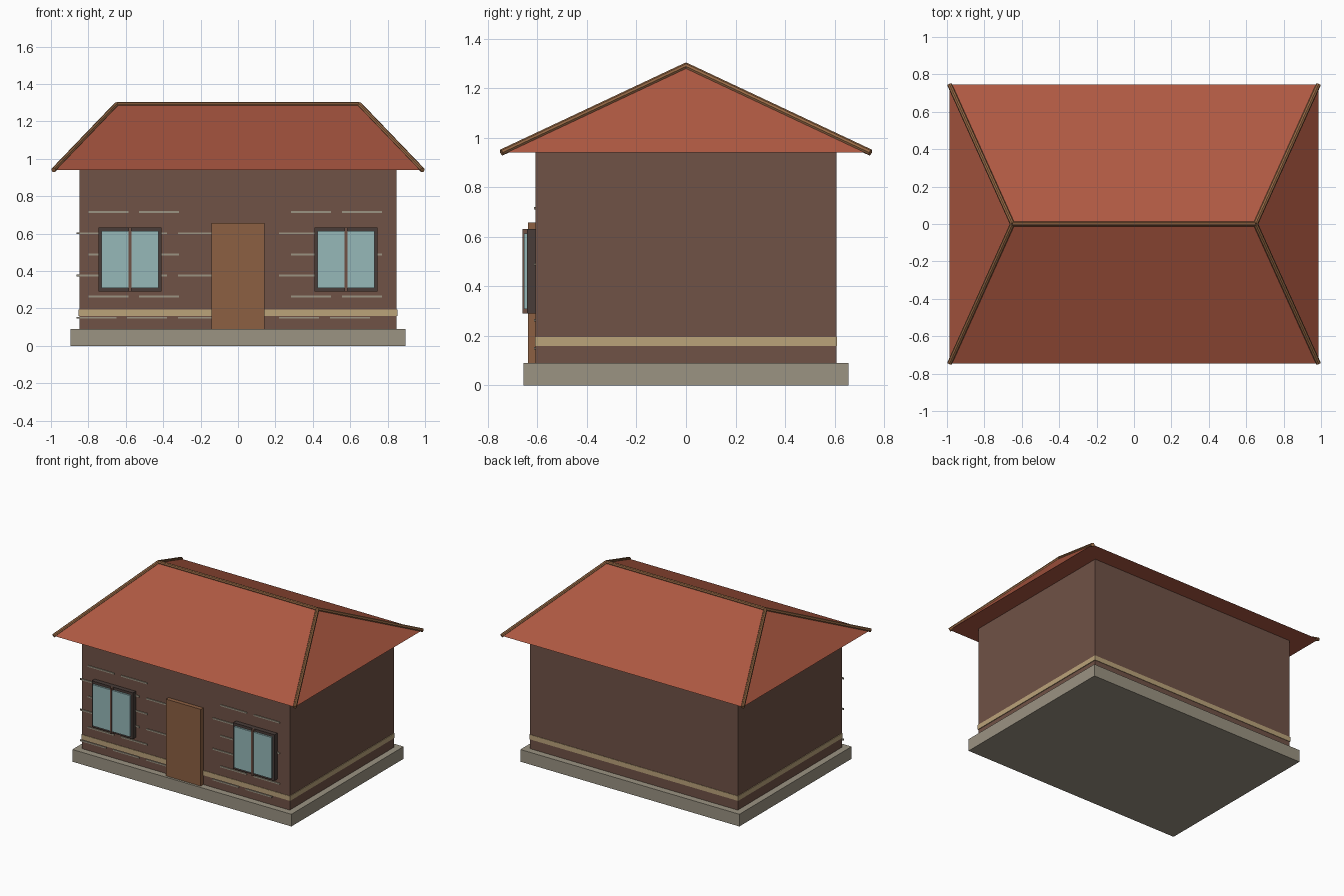
import bpy, bmesh
from mathutils import Vector

cube = bpy.data.objects.get("Cube")
if cube:
    bpy.data.objects.remove(cube, do_unlink=True)


def linear(c):
    c /= 255
    return c / 12.92 if c < 0.04 else ((c + 0.055) / 1.055) ** 2.4


def material(name, *rgb):
    m = bpy.data.materials.new(name)
    m.use_nodes = True
    col = tuple(linear(c) for c in rgb) + (1.0,)
    m.diffuse_color = col
    m.node_tree.nodes["Principled BSDF"].inputs["Base Color"].default_value = col
    return m


wall_mat = material("wall brown", 112, 82, 70)
roof_mat = material("roof red", 174, 89, 66)
stone_mat = material("stone grey", 155, 147, 130)
band_mat = material("band tan", 187, 163, 122)
door_mat = material("door brown", 140, 96, 66)
trim_mat = material("ridge brown", 150, 104, 68)
frame_mat = material("frame dark", 72, 60, 56)
glass_mat = material("glass blue", 150, 184, 185)


def finish(name, bm, mat):
    bmesh.ops.recalc_face_normals(bm, faces=bm.faces)
    me = bpy.data.meshes.new(name)
    bm.to_mesh(me)
    bm.free()
    me.materials.append(mat)
    ob = bpy.data.objects.new(name, me)
    bpy.context.collection.objects.link(ob)
    return ob


def add_box(bm, lo, hi):
    lo, hi = Vector(lo), Vector(hi)
    verts = bmesh.ops.create_cube(bm, size=1)["verts"]
    for v in verts:
        v.co = (lo + hi) / 2 + v.co * (hi - lo)


def box(name, lo, hi, mat):
    bm = bmesh.new()
    add_box(bm, lo, hi)
    return finish(name, bm, mat)


def tube(name, a, b, radius, mat):
    a, b = Vector(a), Vector(b)
    bm = bmesh.new()
    bmesh.ops.create_cone(bm, cap_ends=True, segments=8, radius1=radius,
                          radius2=radius, depth=(b - a).length)
    ob = finish(name, bm, mat)
    ob.location = (a + b) / 2
    ob.rotation_euler = (b - a).to_track_quat("Z", "Y").to_euler()
    return ob


# Foundation, walls and the band around them
WX, WY = 0.848, 0.607
box("foundation", (-0.895, -0.655, 0), (0.895, 0.655, 0.09), stone_mat)
box("walls", (-WX, -WY, 0.09), (WX, WY, 0.95), wall_mat)
box("wall_band", (-WX - 0.005, -WY - 0.003, 0.16), (WX + 0.005, WY + 0.003, 0.195), band_mat)

# Hipped roof, closed underneath
EX, EY, EZ, RX, RZ = 0.986, 0.745, 0.94, 0.65, 1.29
bm = bmesh.new()
c = [bm.verts.new(p) for p in ((-EX, -EY, EZ), (EX, -EY, EZ), (EX, EY, EZ), (-EX, EY, EZ))]
left, right = bm.verts.new((RX, 0, RZ)), bm.verts.new((-RX, 0, RZ))
for f in (c, (c[0], c[1], left, right), (c[1], c[2], left),
          (c[2], c[3], right, left), (c[3], c[0], right)):
    bm.faces.new(f)
finish("roof", bm, roof_mat)

# Ridge and hip caps
tube("ridge_cap", (-RX, 0, RZ), (RX, 0, RZ), 0.013, trim_mat)
for sx, side in ((1, "left"), (-1, "right")):
    for sy, end in ((1, "back"), (-1, "front")):
        tube(f"hip_cap_{end}_{side}", (sx * RX, 0, RZ), (sx * EX, sy * EY, EZ), 0.013, trim_mat)

# Door
box("door", (-0.142, -0.638, 0.09), (0.142, -WY, 0.657), door_mat)

# Windows: frame, pane and centre bar
for sx, side in ((1, "left"), (-1, "right")):
    x = sx * 0.578
    box(f"window_frame_{side}", (x - 0.168, -0.641, 0.291), (x + 0.168, -WY, 0.632), frame_mat)
    box(f"window_glass_{side}", (x - 0.152, -0.654, 0.308), (x + 0.152, -0.641, 0.613), glass_mat)
    box(f"window_bar_{side}", (x - 0.008, -0.66, 0.291), (x + 0.008, -0.641, 0.632), wall_mat)

# Mortar strips in staggered rows, left out around the door
bm = bmesh.new()
for row in range(6):
    z = 0.15 + row * 0.113
    start = -0.693 if row % 2 else -0.757
    for i in range(6):
        x = start + i * 0.271
        if abs(x) > 0.2 and x < 0.67:
            add_box(bm, (x - 0.107, -WY - 0.006, z - 0.005), (x + 0.107, -WY + 0.004, z + 0.005))
finish("mortar_strips", bm, stone_mat)
